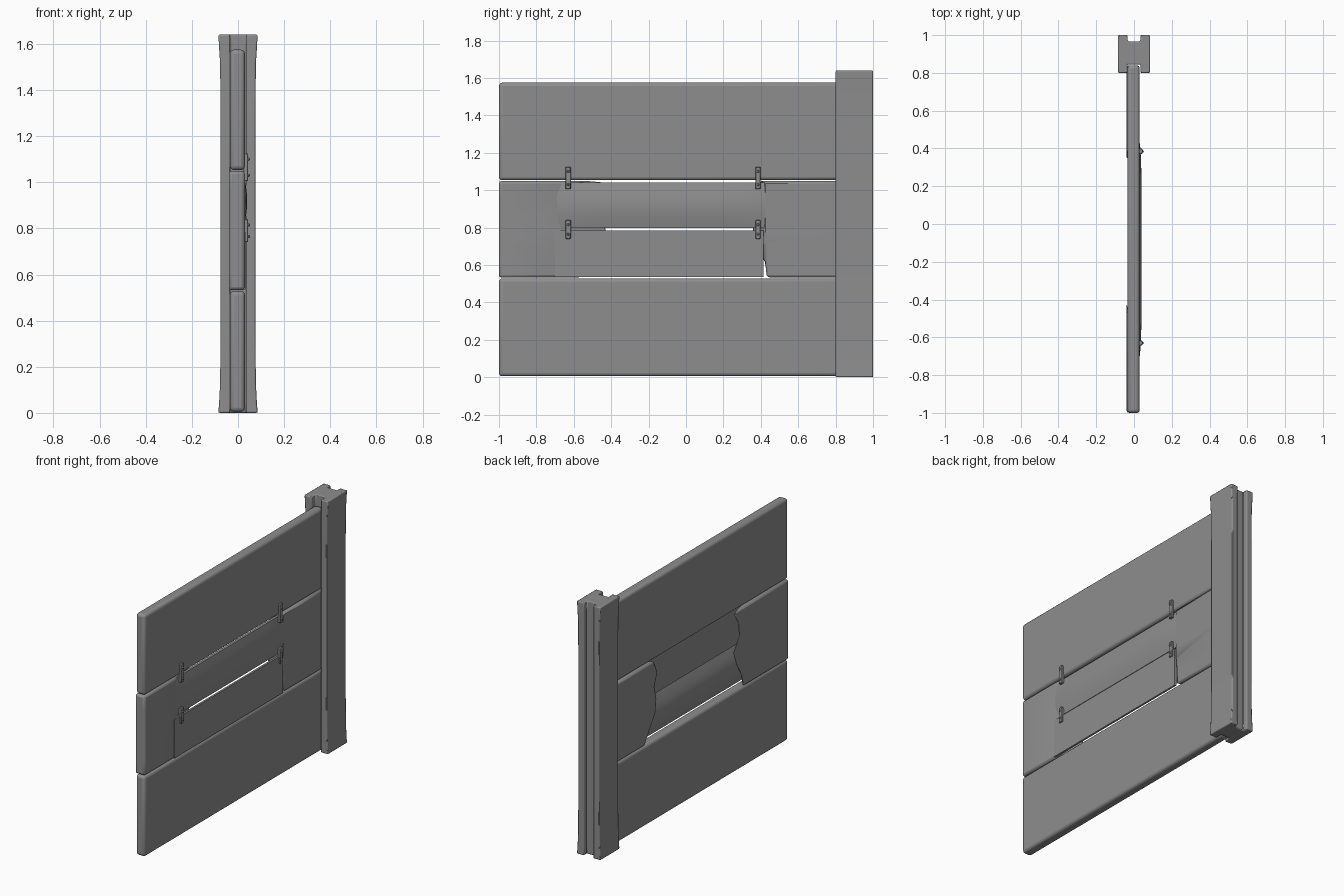
import bpy, bmesh, math

cube = bpy.data.objects.get("Cube")
if cube:
    bpy.data.objects.remove(cube, do_unlink=True)

grey = bpy.data.materials.new("plain grey")
grey.use_nodes = True
grey.diffuse_color = (0.27, 0.27, 0.27, 1)
grey.node_tree.nodes["Principled BSDF"].inputs["Base Color"].default_value = (0.27, 0.27, 0.27, 1)


def finish(name, bm, bevel=0.0, segments=3, angle=35):
    """Turn a bmesh into a smooth shaded object with optional rounded edges."""
    bmesh.ops.recalc_face_normals(bm, faces=bm.faces)
    mesh = bpy.data.meshes.new(name)
    bm.to_mesh(mesh)
    bm.free()
    mesh.materials.append(grey)
    ob = bpy.data.objects.new(name, mesh)
    bpy.context.collection.objects.link(ob)
    if bevel:
        mod = ob.modifiers.new("rounding", 'BEVEL')
        mod.width = bevel
        mod.segments = segments
        mod.limit_method = 'ANGLE'
        mod.angle_limit = math.radians(angle)
    bpy.ops.object.select_all(action='DESELECT')
    ob.select_set(True)
    bpy.context.view_layer.objects.active = ob
    bpy.ops.object.shade_smooth_by_angle(angle=math.radians(40))
    return ob


def loft(name, rings, **kw):
    """Skin closed rings of points and cap both ends."""
    bm = bmesh.new()
    loops = [[bm.verts.new(p) for p in ring] for ring in rings]
    for a, b in zip(loops, loops[1:]):
        for i in range(len(a)):
            j = (i + 1) % len(a)
            bm.faces.new((a[i], a[j], b[j], b[i]))
    bm.faces.new(loops[0])
    bm.faces.new(loops[-1])
    return finish(name, bm, **kw)


def box(name, x0, x1, y0, y1, z0, z1, **kw):
    rings = [[(x0, y0, z), (x1, y0, z), (x1, y1, z), (x0, y1, z)] for z in (z0, z1)]
    return loft(name, rings, **kw)


# Full length boards, seated in the post slot
box("lower_board", -0.035, 0.03, -1, 0.84, 0.005, 0.528, bevel=0.018)
box("upper_board", -0.035, 0.03, -1, 0.84, 1.053, 1.575, bevel=0.018)


# Broken middle board: two end pieces with ragged, slanting breaks
def broken_end(name, outer, front_break, back_break):
    count = len(back_break)
    rings = []
    for i, y in enumerate(back_break):
        z = 0.532 + 0.517 * i / (count - 1)
        rings.append([(-0.04, outer, z), (0.03, outer, z), (0.03, front_break, z), (-0.04, y, z)])
    loft(name, rings, bevel=0.014, segments=2, angle=50)


broken_end("middle_board_front_end", -1, -0.69, [-0.52, -0.5, -0.45, -0.42, -0.48, -0.47, -0.42])
broken_end("middle_board_post_end", 0.84, 0.425, [0.48, 0.42, 0.36, 0.35, 0.37, 0.34, 0.38])


# Split halves of the missing middle: one face flat, the other rounded
def split_half(name, flat_x, edge_x, bulge, y0, y1, z0, z1, steps=12):
    rings = []
    for y, fade in ((y0, 0.55), (y0 + 0.08, 0.85), (y0 + 0.2, 1),
                    (y1 - 0.2, 1), (y1 - 0.08, 0.85), (y1, 0.55)):
        ring = [(flat_x, y, z1), (flat_x, y, z0)]
        for i in range(steps + 1):
            t = i / steps
            x = edge_x + bulge * fade * math.sin(math.pi * t)
            ring.append((x, y, z0 + (z1 - z0) * t))
        rings.append(ring)
    loft(name, rings)


split_half("upper_split_half", 0.005, 0.022, 0.018, -0.69, 0.425, 0.797, 1.04)
split_half("lower_split_half", 0.033, 0.02, -0.035, -0.7, 0.415, 0.535, 0.785)

# Small straps with nail heads holding the upper half in place
for side, y in (("front", -0.63), ("post", 0.385)):
    for level, z0, z1 in (("lower", 0.74, 0.84), ("upper", 1.005, 1.125)):
        box(f"{side}_{level}_strap", 0.024, 0.044, y - 0.014, y + 0.014, z0, z1, bevel=0.003, segments=1)
        for k, z in enumerate((z0 + 0.025, z1 - 0.025)):
            bm = bmesh.new()
            bmesh.ops.create_uvsphere(bm, u_segments=8, v_segments=6, radius=0.007)
            bmesh.ops.translate(bm, verts=bm.verts, vec=(0.045, y, z))
            finish(f"{side}_{level}_nail_{k + 1}", bm)

# Slotted post with slightly flared ends
half = [(0.034, 0.8), (0.085, 0.8), (0.085, 1.0), (0.034, 1.0), (0.034, 0.967)]
slot = (0.034, 0.845)
outline = [slot] + half
outline += [(-x, y) for x, y in reversed(outline)]
rings = []
for z, flare in ((0, 1), (0.05, 0.96), (0.13, 0.91), (0.4, 0.89), (1.24, 0.89),
                 (1.51, 0.91), (1.59, 0.97), (1.64, 1)):
    rings.append([(x * flare if abs(x) > 0.05 else x, y, z) for x, y in outline])
loft("slotted_post", rings, bevel=0.006, segments=2)
